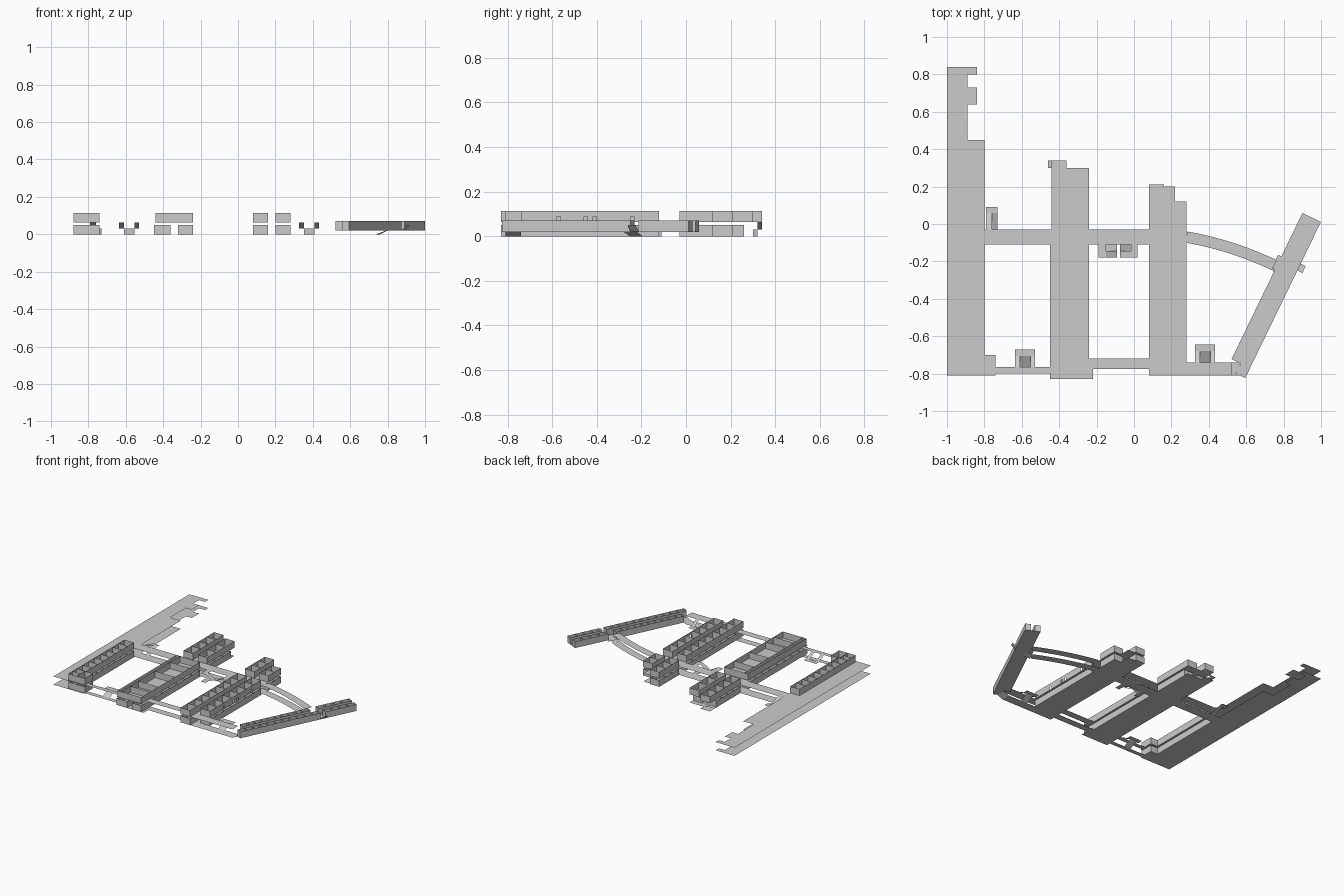
import bpy
from mathutils import Vector, Matrix
from math import atan2

cube = bpy.data.objects.get("Cube")
if cube:
    bpy.data.objects.remove(cube)

grey = bpy.data.materials.new("concrete grey")
grey.use_nodes = True
COLOR = (0.6, 0.6, 0.6, 1)
grey.diffuse_color = COLOR
grey.node_tree.nodes["Principled BSDF"].inputs["Base Color"].default_value = COLOR

LEVELS = {"lower": 0.0, "upper": 0.063}
WALL = 0.05


def build(name, quads, matrix=Matrix()):
    verts = [matrix @ Vector(p) for q in quads for p in q]
    faces = [tuple(range(i * 4, i * 4 + 4)) for i in range(len(quads))]
    mesh = bpy.data.meshes.new(name)
    mesh.from_pydata(verts, [], faces)
    mesh.materials.append(grey)
    obj = bpy.data.objects.new(name, mesh)
    bpy.context.collection.objects.link(obj)
    return obj


def flat(x0, x1, y0, y1, z):
    return [(x0, y0, z), (x1, y0, z), (x1, y1, z), (x0, y1, z)]


def wall(x0, y0, x1, y1, z, h=WALL):
    return [(x0, y0, z), (x1, y1, z), (x1, y1, z + h), (x0, y0, z + h)]


def door_wall(x, y0, y1, z, doors):
    """Wall along y with door openings left under a lintel."""
    quads, y, half, head = [], y0, 0.008, 0.025
    for d in doors:
        quads.append(wall(x, y, x, d - half, z))
        quads.append(wall(x, d - half, x, d + half, z + head, WALL - head))
        y = d + half
    return quads + [wall(x, y, x, y1, z)]


def rooms(x0, x1, y0, y1, z, n, doors=()):
    """A row of n open-topped rooms running along y."""
    step = (y1 - y0) / n
    quads = [wall(x0, y1, x0, y0, z)] + door_wall(x1, y0, y1, z, doors)
    for i in range(n + 1):
        quads.append(wall(x0, y0 + i * step, x1, y0 + i * step, z))
    return quads


def flight_y(x0, x1, y0, z0, y1, z1):
    return [(x0, y0, z0), (x1, y0, z0), (x1, y1, z1), (x0, y1, z1)]


def flight_x(x0, z0, x1, z1, y0, y1):
    return [(x0, y0, z0), (x1, y0, z1), (x1, y1, z1), (x0, y1, z0)]


for level, z in LEVELS.items():
    lower = level == "lower"
    # Floor slabs
    build(f"west_floor_{level}", [
        flat(-1, -0.8, -0.81, 0.45, z), flat(-1, -0.89, 0.45, 0.84, z),
        flat(-0.89, -0.84, 0.64, 0.73, z), flat(-0.89, -0.84, 0.8, 0.84, z),
        flat(-0.8, -0.74, -0.81, -0.7, z)])
    build(f"middle_floor_{level}", [
        flat(-0.45, -0.24, -0.83, -0.03, z), flat(-0.24, -0.22, -0.83, -0.77, z),
        flat(-0.44, -0.36, -0.03, 0.34, z), flat(-0.36, -0.24, -0.03, 0.3, z)])
    build(f"east_floor_{level}", [
        flat(0.08, 0.28, -0.81, -0.03, z), flat(0.08, 0.16, -0.03, 0.21, z),
        flat(0.16, 0.22, -0.03, 0.2, z), flat(0.22, 0.28, -0.03, 0.12, z)])

    # Links between the buildings
    build(f"main_corridor_{level}", [
        flat(-0.8, -0.45, -0.11, -0.03, z), flat(-0.24, 0.08, -0.11, -0.03, z)])
    build(f"front_link_{level}", [
        flat(-0.74, -0.45, -0.8, -0.765, z), flat(-0.24, 0.08, -0.775, -0.72, z),
        flat(0.28, 0.52, -0.81, -0.74, z)])
    arc = []
    for i in range(13):
        t = i / 12
        p = Vector((0.28 + 0.47 * t, -0.07 - 0.08 * t - 0.07 * t * t, z))
        n = Vector((0.08 + 0.14 * t, 0.47, 0)).normalized() * 0.03
        arc.append((p - n, p + n))
    build(f"curved_link_{level}", [(a[0], b[0], b[1], a[1]) for a, b in zip(arc, arc[1:])])

    # West rooms
    build(f"west_rooms_{level}", rooms(-0.88, -0.8, -0.7, -0.12, z, 8))
    build(f"west_front_room_{level}",
          rooms(-0.88, -0.81, -0.8, -0.7, z, 2) + rooms(-0.81, -0.74, -0.8, -0.7, z, 1))

    # Middle rooms
    if lower:
        front = rooms(-0.45, -0.36, -0.83, -0.12, z, 8) + rooms(-0.32, -0.24, -0.83, -0.12, z, 8)
    else:
        front = rooms(-0.44, -0.24, -0.83, -0.12, z, 1)
        front.append(wall(-0.41, -0.83, -0.41, -0.12, z))
        front += [wall(-0.41, y, -0.24, y, z) for y in (-0.72, -0.62, -0.42, -0.24)]
    build(f"middle_front_rooms_{level}", front)
    left_end = 0.26 if lower else 0.34
    build(f"middle_back_rooms_{level}",
          rooms(-0.44, -0.36, -0.03, left_end, z, 4)
          + rooms(-0.32, -0.24, -0.03, 0.26 if lower else 0.3, z, 3))

    # East rooms
    doors = () if lower else (-0.57, -0.45, -0.41, -0.24)
    build(f"east_front_rooms_{level}",
          rooms(0.08, 0.16, -0.81, -0.12, z, 8) + rooms(0.2, 0.28, -0.74, -0.12, z, 7, doors))
    build(f"east_back_rooms_{level}",
          rooms(0.08, 0.16, -0.03, 0.21, z, 3) + rooms(0.2, 0.28, -0.03, 0.12, z, 2))

    # Landings of the central stair
    build(f"central_stair_landing_{level}", [
        flat(-0.19, -0.15, -0.18, -0.11, z), flat(-0.015, 0.02, -0.18, -0.11, z)])

# Front stairs: one wide flight up, two side flights back
TOP, MID = LEVELS["upper"], 0.031
for name, cx, y in (("west", -0.582, -0.765), ("east", 0.38, -0.74)):
    build(f"{name}_front_stair", [
        flight_y(cx - 0.028, cx + 0.028, y, 0, y + 0.06, MID),
        flat(cx - 0.053, cx + 0.053, y + 0.06, y + 0.095, MID),
        flight_y(cx - 0.053, cx - 0.028, y, TOP, y + 0.06, MID),
        flight_y(cx + 0.028, cx + 0.053, y, TOP, y + 0.06, MID)])

# Central pair of facing stairs
for name, x0, x1 in (("left", -0.015, -0.075), ("right", -0.15, -0.09)):
    build(f"central_stair_{name}", [
        flight_x(x0, 0, x1, MID, -0.145, -0.11), flight_x(x0, TOP, x1, MID, -0.18, -0.145)])

# Back stairs
build("west_back_stair", [
    flight_y(-0.76, -0.73, -0.03, 0, 0.06, MID), flat(-0.79, -0.73, 0.06, 0.09, MID),
    flight_y(-0.79, -0.76, -0.03, TOP, 0.06, MID)])
build("middle_back_stair", [
    flight_x(-0.36, 0, -0.43, MID, 0.3, 0.32), flat(-0.46, -0.43, 0.3, 0.34, MID),
    flight_x(-0.36, TOP, -0.43, MID, 0.32, 0.34)])

# Slanted wing, built along local y and then turned into place
start, end = Vector((0.545, -0.8, 0.02)), Vector((0.95, 0.035, 0.02))
run = end - start
length = run.length
wing = Matrix.Translation(start) @ Matrix.Rotation(atan2(-run.x, run.y), 4, "Z")
build("wing_floor", [flat(-0.055, 0.055, 0.06, length, 0), flat(0, 0.055, 0, 0.06, 0),
                     flat(-0.075, -0.055, 0.59, 0.67, 0)], wing)
build("wing_outer_rooms",
      rooms(0.015, 0.055, 0, 0.64, 0, 11) + rooms(0.015, 0.055, 0.68, length, 0, 4), wing)
build("wing_inner_rooms",
      rooms(-0.055, -0.015, 0.06, 0.6, 0, 10) + rooms(-0.055, -0.015, 0.66, length, 0, 4), wing)
build("wing_side_stair", [flight_x(0.055, 0, 0.085, 0.03, 0.64, 0.68)], wing)

# Ramps up to the wing
build("wing_front_ramp", [flight_x(0.52, 0, 0.565, 0.02, -0.81, -0.74)])
build("wing_curve_ramp", [[(0.74, -0.25, 0), (0.79, -0.28, 0.02), (0.8, -0.22, 0.02), (0.76, -0.195, 0)]])
